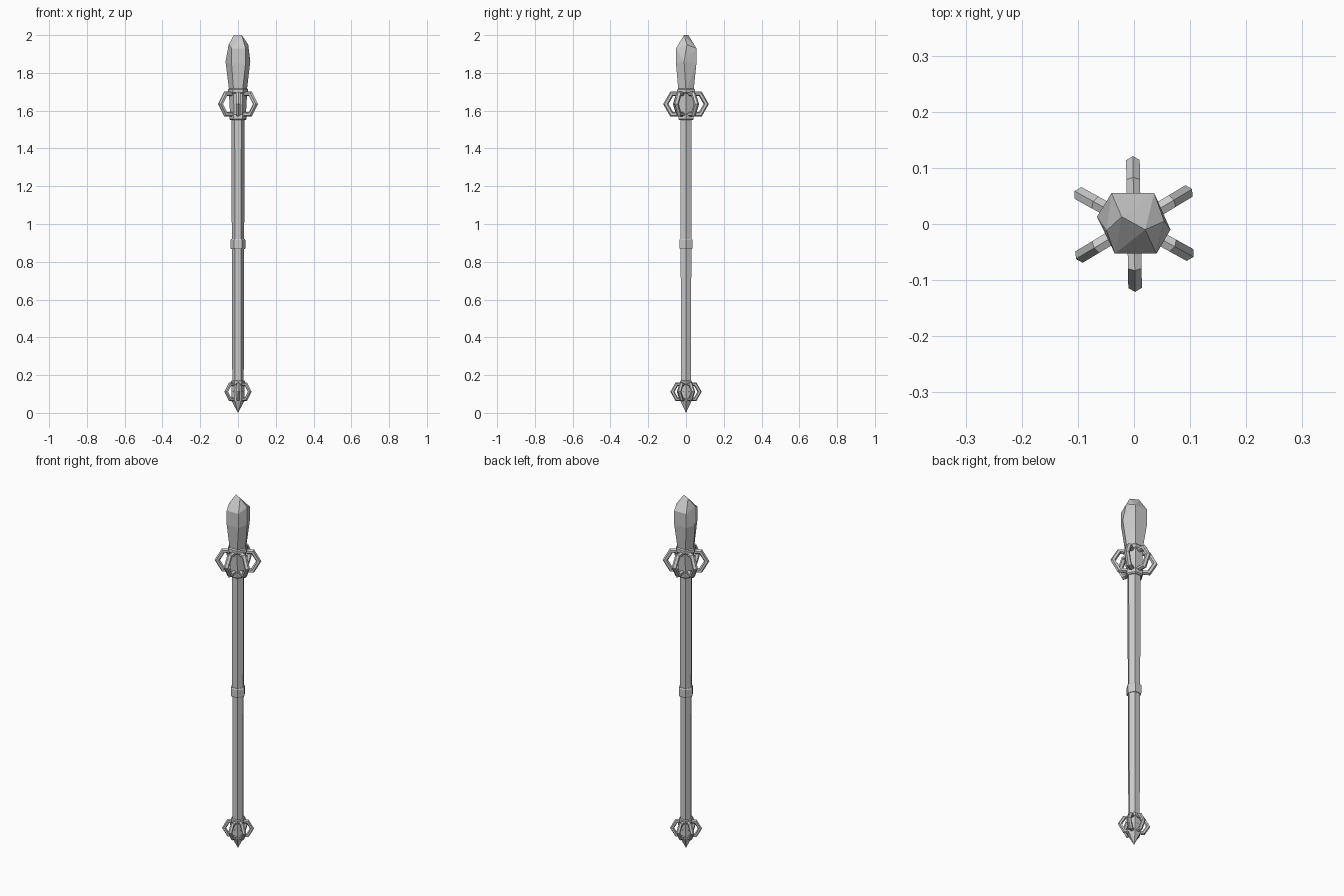
import bpy, bmesh
from math import radians, cos, sin, pi

if "Cube" in bpy.data.objects:
    bpy.data.objects.remove(bpy.data.objects["Cube"])


def hex_lathe(name, profile):
    """Six-sided closed solid from (radius, z) rings, corners on +x / -x."""
    bm = bmesh.new()
    rings = []
    for r, z in profile:
        if r == 0:
            rings.append([bm.verts.new((0, 0, z))])
        else:
            rings.append([bm.verts.new((r * cos(i * pi / 3), r * sin(i * pi / 3), z))
                          for i in range(6)])
    for a, b in zip(rings, rings[1:]):
        for i in range(6):
            j = (i + 1) % 6
            if len(a) == 1:
                bm.faces.new((a[0], b[j], b[i]))
            else:
                bm.faces.new((a[i], a[j], b[j], b[i]))
    for ring in (rings[0], rings[-1]):
        if len(ring) == 6:
            bm.faces.new(ring)
    bmesh.ops.recalc_face_normals(bm, faces=bm.faces)
    return to_object(name, bm)


def to_object(name, bm):
    mesh = bpy.data.meshes.new(name)
    bm.to_mesh(mesh)
    bm.free()
    obj = bpy.data.objects.new(name, mesh)
    bpy.context.collection.objects.link(obj)
    return obj


def loops(name, z, offset, major, minor):
    """Six upright hexagonal rings, one on each flat of the shaft."""
    for i in range(6):
        a = radians(31 + 60 * i)
        bpy.ops.mesh.primitive_torus_add(
            major_segments=6, minor_segments=6, major_radius=major, minor_radius=minor,
            location=(offset * cos(a), offset * sin(a), z),
            rotation=(pi / 2, 0, a))
        bpy.context.object.name = f"{name}_{i + 1}"


# Shaft, slightly thicker towards the top
hex_lathe("shaft", [(0.030, 0.10), (0.035, 1.57)])

# Grip band at mid height
hex_lathe("middle_band", [(0.036, 0.868), (0.040, 0.874), (0.040, 0.914), (0.036, 0.92)])

# Upper collar holding the crystal
hex_lathe("upper_collar", [(0.040, 1.55), (0.046, 1.556), (0.046, 1.575), (0.042, 1.58),
                           (0.048, 1.69), (0.054, 1.695), (0.054, 1.712), (0.048, 1.718)])
loops("upper_loop", 1.635, 0.045, 0.062, 0.014)

# Pointed foot with its small collar
hex_lathe("foot_spike", [(0, 0), (0.035, 0.065), (0.033, 0.15), (0.037, 0.153),
                         (0.037, 0.168), (0.031, 0.172)])
loops("lower_loop", 0.112, 0.026, 0.046, 0.011)

# Crystal: hull of base, waist, shoulders and a short skewed ridge
pts = [(0.046 * cos(i * pi / 3), 0.046 * sin(i * pi / 3), 1.70) for i in range(6)]
for z in (1.85, 1.93):
    pts += [(-0.040, 0.055, z), (0.036, 0.055, z), (0.040, -0.053, z), (-0.034, -0.053, z)]
pts += [(0.065, -0.010, 1.86), (-0.066, 0.013, 1.86),
        (0.054, 0.005, 1.95), (-0.049, -0.012, 1.95),
        (-0.022, 0.013, 2.0), (0.020, -0.010, 2.0)]
bm = bmesh.new()
for p in pts:
    bm.verts.new(p)
res = bmesh.ops.convex_hull(bm, input=bm.verts)
bmesh.ops.delete(bm, geom=[v for v in bm.verts if not v.link_faces], context='VERTS')
bmesh.ops.dissolve_limit(bm, angle_limit=radians(4), verts=bm.verts, edges=bm.edges)
bmesh.ops.recalc_face_normals(bm, faces=bm.faces)
to_object("crystal", bm)
